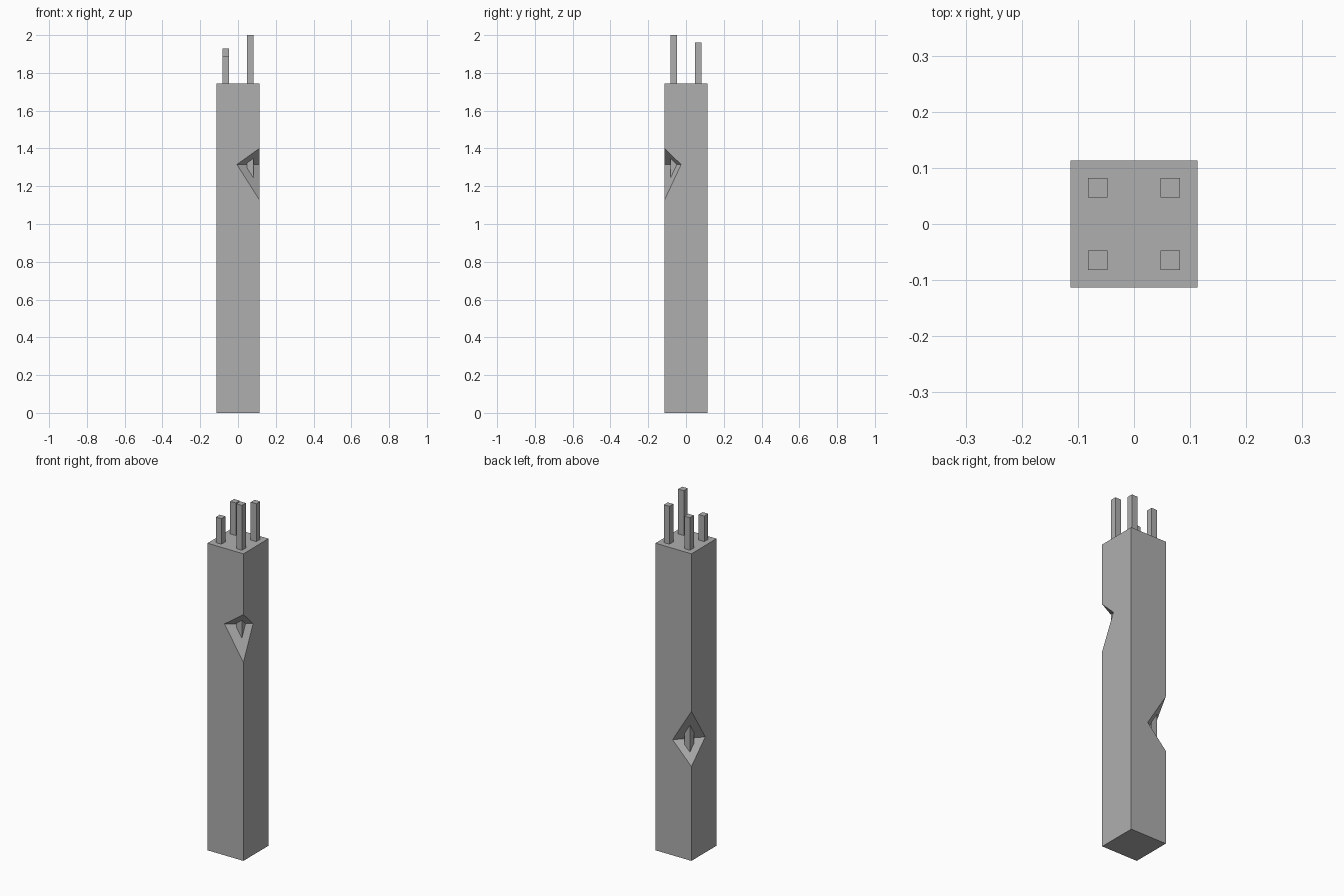
import bpy, bmesh
from mathutils import Vector

if "Cube" in bpy.data.objects:
    bpy.data.objects.remove(bpy.data.objects["Cube"])

HALF = 0.113      # half width of the column
TOP = 1.745       # top of the concrete
BAR = 0.035       # thickness of a reinforcing bar
OFF = 0.0645      # bar distance from the centre lines

# One dark grey for concrete and steel
grey = bpy.data.materials.new("dark_grey")
grey.diffuse_color = (0.43, 0.43, 0.43, 1)
grey.use_nodes = True
grey.node_tree.nodes["Principled BSDF"].inputs["Base Color"].default_value = grey.diffuse_color


def box(name, x, y, z0, z1, width):
    bpy.ops.mesh.primitive_cube_add(size=1, location=(x, y, (z0 + z1) / 2))
    ob = bpy.context.object
    ob.name = name
    ob.scale = (width, width, z1 - z0)
    bpy.ops.object.transform_apply(location=True, rotation=True, scale=True)
    ob.data.materials.append(grey)
    return ob


def chip(target, name, sx, sy, on_y_face, on_x_face, z_low, z_mid, z_high):
    """Cut a broken corner: a wedge with two planes meeting in a level crease."""
    a = Vector((on_y_face, sy * HALF, z_mid))
    b = Vector((sx * HALF, on_x_face, z_mid))
    pts = [a, b] + [Vector((sx * HALF, sy * HALF, z)) for z in (z_low, z_high)]
    mid = (a + b) / 2
    bm = bmesh.new()
    # grown about the crease so the wedge passes clear of the column faces
    verts = [bm.verts.new(mid + (p - mid) * 1.5) for p in pts]
    bmesh.ops.convex_hull(bm, input=verts)
    bmesh.ops.recalc_face_normals(bm, faces=bm.faces)
    me = bpy.data.meshes.new(name)
    bm.to_mesh(me)
    bm.free()
    me.materials.append(grey)
    cutter = bpy.data.objects.new(name, me)
    bpy.context.collection.objects.link(cutter)
    mod = target.modifiers.new(name, 'BOOLEAN')
    mod.operation = 'DIFFERENCE'
    mod.solver = 'EXACT'
    mod.object = cutter
    bpy.context.view_layer.objects.active = target
    bpy.ops.object.modifier_apply(modifier=mod.name)
    bpy.data.objects.remove(cutter)


# Concrete column with two broken corners
column = box("concrete_column", 0, 0, 0, TOP, 2 * HALF)
chip(column, "upper_chip", 1, -1, -0.006, -0.026, 1.128, 1.315, 1.40)
chip(column, "lower_chip", -1, 1, 0.005, -0.012, 0.536, 0.657, 0.85)

# Reinforcing bars, showing through the chips and above the top
for name, sx, sy, height in (("front_left", -1, -1, 1.89),
                             ("front_right", 1, -1, 2.0),
                             ("back_left", -1, 1, 1.93),
                             ("back_right", 1, 1, 1.96)):
    box(name + "_bar", sx * OFF, sy * OFF, 0.1, height, BAR)
